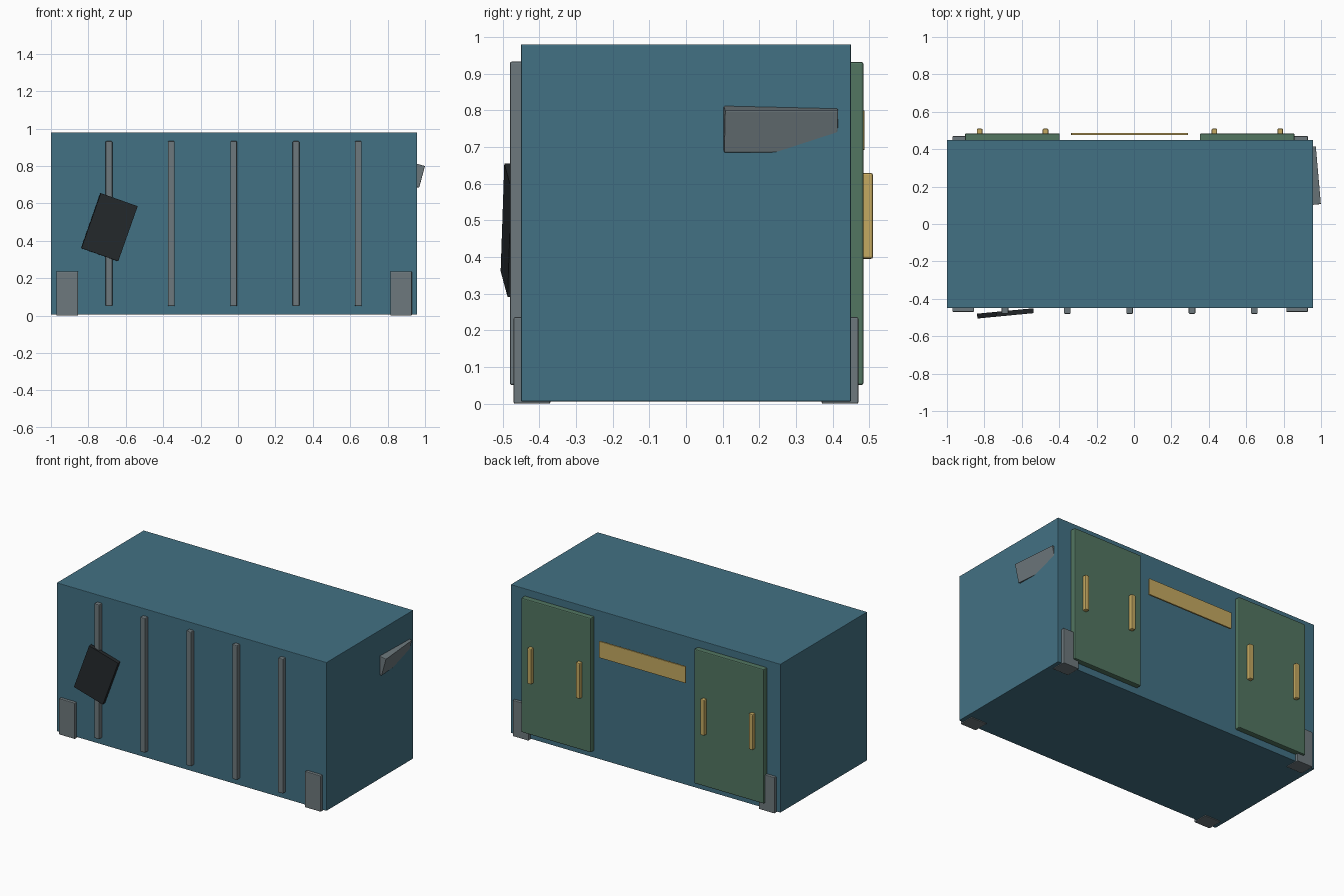
import bpy, bmesh
from math import radians

if "Cube" in bpy.data.objects:
    bpy.data.objects.remove(bpy.data.objects["Cube"])


def material(name, rgb):
    m = bpy.data.materials.new(name)
    m.diffuse_color = (*rgb, 1)
    m.use_nodes = True
    m.node_tree.nodes["Principled BSDF"].inputs["Base Color"].default_value = m.diffuse_color
    return m


BLUE = material("blue_paint", (0.055, 0.165, 0.23))
GREEN = material("green_paint", (0.085, 0.18, 0.12))
BRASS = material("brass", (0.56, 0.40, 0.12))
STEEL = material("steel", (0.155, 0.19, 0.205))
BLACK = material("charred_black", (0.018, 0.022, 0.025))


def box(name, center, size, mat, bevel=0.0, rot=(0, 0, 0)):
    me = bpy.data.meshes.new(name)
    bm = bmesh.new()
    bmesh.ops.create_cube(bm, size=1)
    bmesh.ops.scale(bm, vec=size, verts=bm.verts)
    if bevel:
        bmesh.ops.bevel(bm, geom=bm.edges[:], offset=bevel, segments=2,
                        profile=0.5, affect='EDGES')
    bm.to_mesh(me)
    bm.free()
    me.materials.append(mat)
    ob = bpy.data.objects.new(name, me)
    ob.location = center
    ob.rotation_euler = [radians(a) for a in rot]
    bpy.context.collection.objects.link(ob)
    return ob


def span(name, x, y, z, mat, bevel=0.0):
    # box given by its limits on each axis
    lim = (x, y, z)
    return box(name, [(a + b) / 2 for a, b in lim], [b - a for a, b in lim], mat, bevel)


# Container body
span("container_body", (-1.0, 0.957), (-0.45, 0.45), (0.006, 0.98), BLUE, 0.003)

# Corner feet
for x in (-0.913, 0.872):
    for s in (-1, 1):
        box("corner_foot", (x, s * 0.42, 0.118), (0.115, 0.10, 0.236), STEEL, 0.004)

# Vertical ribs on the front
for i in range(5):
    box("front_rib", (-0.69 + i / 3, -0.46, 0.492), (0.036, 0.04, 0.882), STEEL, 0.005)

# Back doors, each with two handles
for x0, x1, handles in ((-0.903, -0.397, (-0.825, -0.473)),
                        (0.352, 0.858, (0.43, 0.782))):
    span("back_door", (x0, x1), (0.44, 0.484), (0.051, 0.932), GREEN, 0.006)
    for hx in handles:
        box("door_handle", (hx, 0.493, 0.512), (0.03, 0.034, 0.234), BRASS, 0.006)

# Blank sign plate between the doors
span("sign_plate", (-0.336, 0.29), (0.476, 0.487), (0.692, 0.80), BRASS, 0.002)

# Tilted dark patch on the front
box("front_patch", (-0.688, -0.478, 0.473), (0.21, 0.026, 0.312), BLACK, 0, (0, 19.5, 5.5))

# Slanted deflector half sunk in the right wall
box("side_deflector", (0.942, 0.257, 0.75), (0.06, 0.31, 0.12), STEEL, 0.003, (0, 15, 5))
